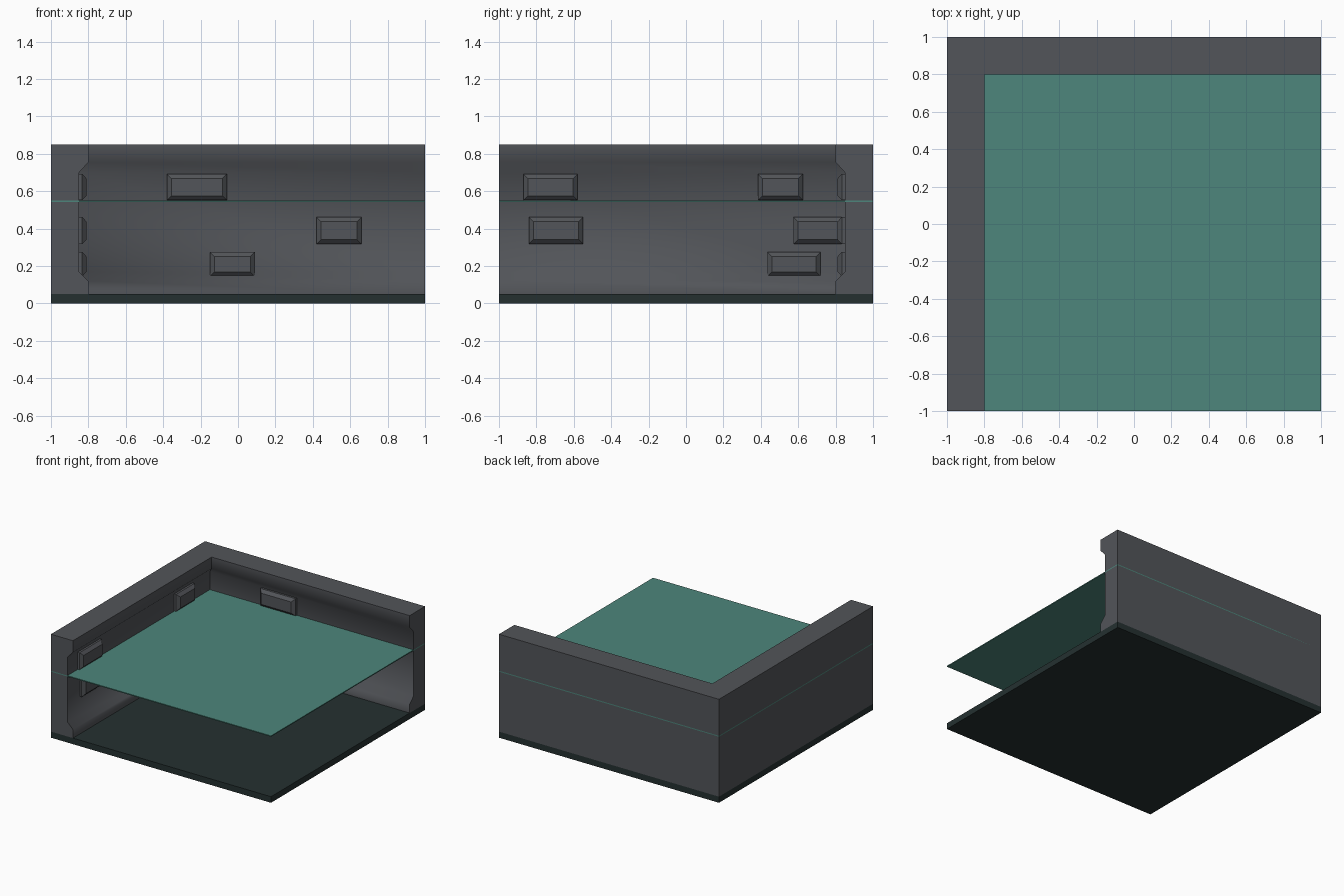
import bpy, bmesh, math

if "Cube" in bpy.data.objects:
    bpy.data.objects.remove(bpy.data.objects["Cube"])


def material(name, rgb):
    m = bpy.data.materials.new(name)
    m.diffuse_color = (*rgb, 1)
    m.use_nodes = True
    m.node_tree.nodes["Principled BSDF"].inputs["Base Color"].default_value = m.diffuse_color
    return m


STONE = material("grey stone", (0.085, 0.09, 0.1))
WATER = material("teal water", (0.075, 0.24, 0.2))
BED = material("dark canal bed", (0.018, 0.03, 0.03))


def finish(name, bm, mat):
    bmesh.ops.recalc_face_normals(bm, faces=bm.faces)
    me = bpy.data.meshes.new(name)
    bm.to_mesh(me)
    bm.free()
    me.materials.append(mat)
    ob = bpy.data.objects.new(name, me)
    bpy.context.collection.objects.link(ob)
    return ob


def box(name, lo, hi, mat):
    bm = bmesh.new()
    bmesh.ops.create_cube(bm, size=1)
    for v in bm.verts:
        v.co = [l + (c + 0.5) * (h - l) for c, l, h in zip(v.co, lo, hi)]
    return finish(name, bm, mat)


# canal bed and thin water sheet
box("canal_bed", (-1, -1, 0), (1, 1, 0.05), BED)
box("water", (-1, -1, 0.542), (1, 1, 0.55), WATER)

# L-shaped bank wall: profile (distance from centre, height) swept round a mitred corner
profile = [(1, 0.05), (1, 0.85), (0.8, 0.85), (0.8, 0.755), (0.85, 0.70),
           (0.85, 0.17), (0.8, 0.12), (0.8, 0.05)]
bm = bmesh.new()
rings = [[bm.verts.new(p) for p in ring] for ring in (
    [(-d, -1, z) for d, z in profile],
    [(-d, d, z) for d, z in profile],
    [(1, d, z) for d, z in profile])]
n = len(profile)
for a, b in zip(rings, rings[1:]):
    for i in range(n):
        j = (i + 1) % n
        bm.faces.new((a[i], a[j], b[j], b[i]))
bm.faces.new(rings[0])
bm.faces.new(rings[-1])
wall = finish("bank_wall", bm, STONE)
bpy.context.view_layer.objects.active = wall
wall.select_set(True)
bpy.ops.object.shade_smooth_by_angle(angle=math.radians(60))


# raised stones with chamfered fronts, on the back wall or the left wall
def stone(name, start, end, z0, z1, on_back):
    c = 0.024
    bm = bmesh.new()
    loops = []
    for depth, inset in ((0.86, 0), (0.833, 0), (0.81, c)):
        a, b, lo, hi = start + inset, end - inset, z0 + inset, z1 - inset
        loops.append([bm.verts.new((u, depth, z) if on_back else (-depth, u, z))
                      for u, z in ((a, lo), (b, lo), (b, hi), (a, hi))])
    for p, q in zip(loops, loops[1:]):
        for i in range(4):
            j = (i + 1) % 4
            bm.faces.new((p[i], p[j], q[j], q[i]))
    bm.faces.new(loops[0])
    bm.faces.new(loops[-1])
    finish(name, bm, STONE)


ROWS = [(0.145, 0.275), (0.318, 0.462), (0.552, 0.692)]
for row, a, b in [(2, -0.38, -0.06), (1, 0.42, 0.66), (0, -0.15, 0.09)]:
    stone("back_stone", a, b, *ROWS[row], True)
for row, a, b in [(2, -0.87, -0.58), (2, 0.385, 0.625), (1, -0.84, -0.55),
                  (1, 0.575, 0.865), (0, 0.435, 0.72)]:
    stone("left_stone", a, b, *ROWS[row], False)
